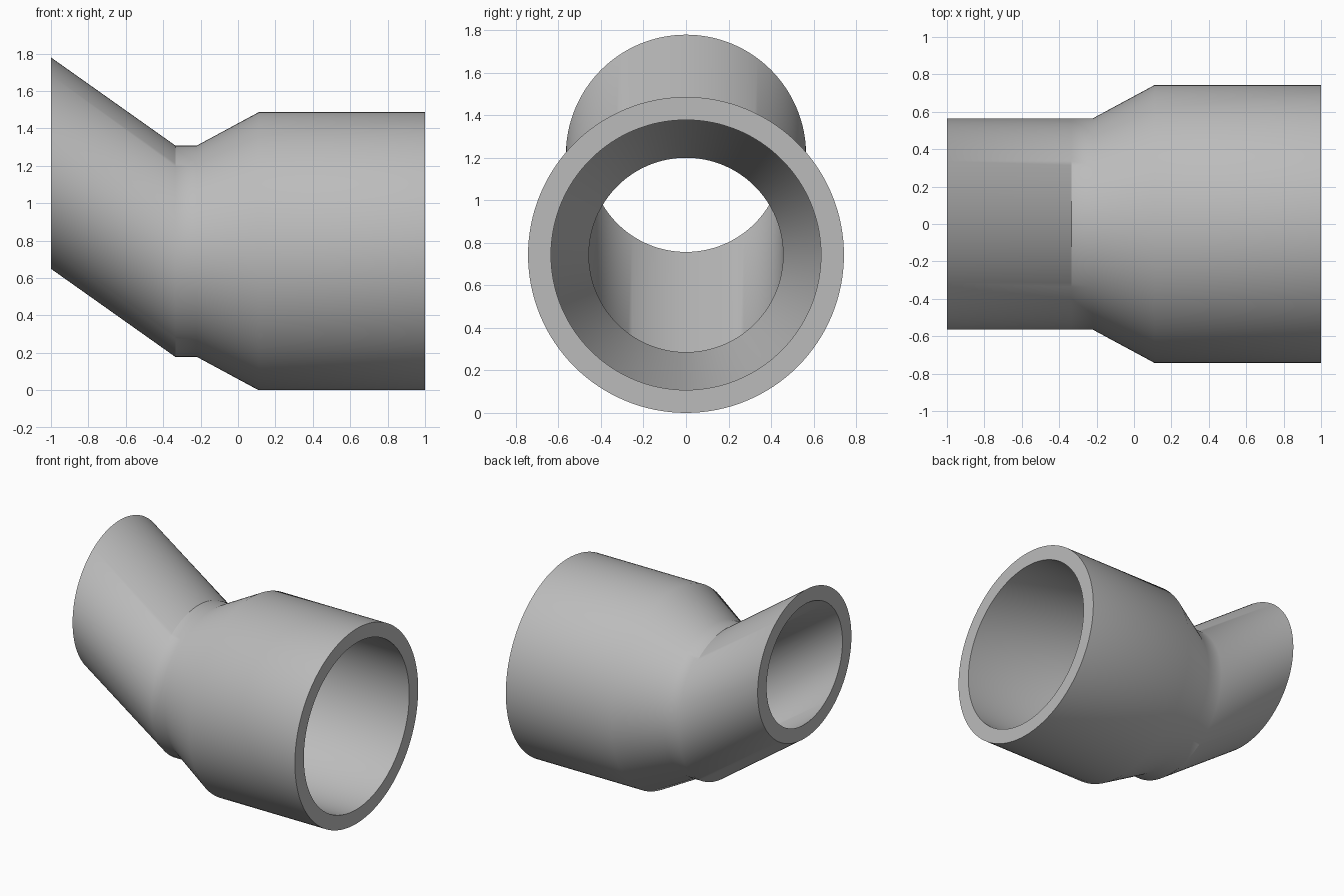
import bpy, bmesh, math

if "Cube" in bpy.data.objects:
    bpy.data.objects.remove(bpy.data.objects["Cube"])

SEGMENTS = 128
AXIS_Z = 0.743          # height of the wide socket's axis

# Stations along the pipe: x, centre height, outer radius, bore radius
stations = [
    (-1.00, 1.214, 0.565, 0.457),   # slanted branch mouth
    (-0.335, AXIS_Z, 0.565, 0.457), # bend
    (-0.22, AXIS_Z, 0.565, 0.457),  # start of flare
    (0.11, AXIS_Z, 0.743, 0.635),   # end of flare
    (1.00, AXIS_Z, 0.743, 0.635),   # socket mouth
]


def ring(bm, x, z, r):
    """Upright circle of vertices facing along x."""
    steps = [2 * math.pi * i / SEGMENTS for i in range(SEGMENTS)]
    return [bm.verts.new((x, r * math.cos(a), z + r * math.sin(a))) for a in steps]


# Outer skin runs one way, bore runs back, closing at both rims
bm = bmesh.new()
rings = [ring(bm, x, z, ro) for x, z, ro, ri in stations]
rings += [ring(bm, x, z, ri) for x, z, ro, ri in reversed(stations)]
for k, a in enumerate(rings):
    b = rings[(k + 1) % len(rings)]
    for i in range(SEGMENTS):
        j = (i + 1) % SEGMENTS
        bm.faces.new((a[i], a[j], b[j], b[i]))
bmesh.ops.recalc_face_normals(bm, faces=bm.faces)

mesh = bpy.data.meshes.new("pipe_elbow")
bm.to_mesh(mesh)
bm.free()
pipe = bpy.data.objects.new("pipe_elbow", mesh)
bpy.context.collection.objects.link(pipe)

# Plain grey finish
grey = bpy.data.materials.new("grey")
grey.diffuse_color = (0.5, 0.5, 0.5, 1)
grey.use_nodes = True
grey.node_tree.nodes["Principled BSDF"].inputs["Base Color"].default_value = grey.diffuse_color
mesh.materials.append(grey)

# Smooth walls, crisp rims and bend
bpy.context.view_layer.objects.active = pipe
pipe.select_set(True)
bpy.ops.object.shade_smooth_by_angle(angle=math.radians(30))
